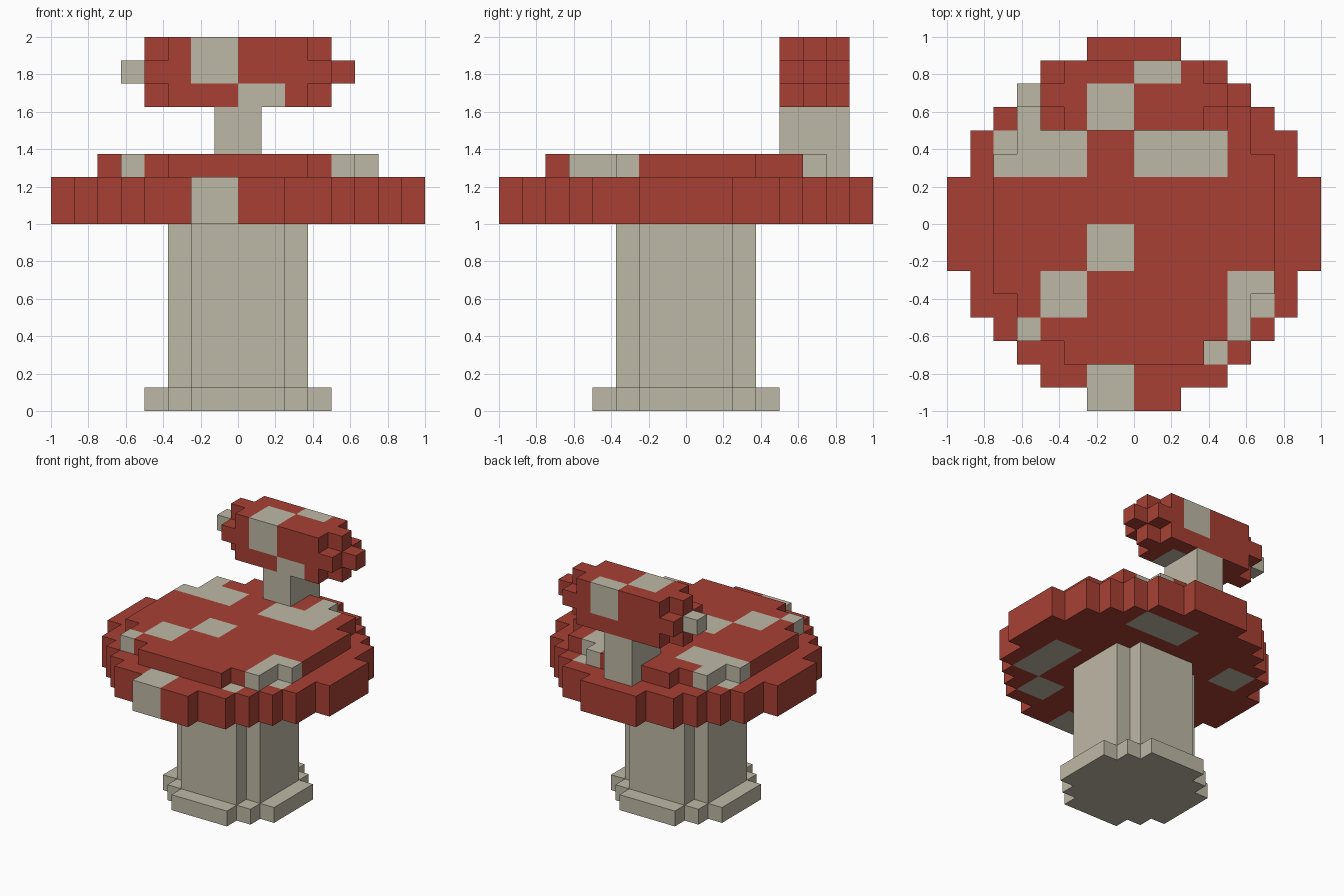
import bpy
import bmesh
from mathutils import Vector

UNIT = 0.125  # edge of one small block

cube = bpy.data.objects.get("Cube")
if cube:
    bpy.data.objects.remove(cube, do_unlink=True)


def make_material(name, rgb):
    mat = bpy.data.materials.new(name)
    mat.use_nodes = True
    colour = (*rgb, 1.0)
    mat.diffuse_color = colour
    bsdf = next(n for n in mat.node_tree.nodes if n.type == "BSDF_PRINCIPLED")
    bsdf.inputs["Base Color"].default_value = colour
    bsdf.inputs["Roughness"].default_value = 0.9
    return mat


CREAM = make_material("cream", (0.515, 0.479, 0.381))
RED = make_material("cap red", (0.392, 0.051, 0.034))


def box(x0, x1, y0, y1, z0, z1):
    """Set of unit blocks filling a box."""
    return {(x, y, z) for x in range(x0, x1) for y in range(y0, y1) for z in range(z0, z1)}


def stepped_disc(halves, z0, z1):
    """Rounded block disc: union of centred boxes given by half sizes."""
    return set().union(*(box(-hx, hx, -hy, hy, z0, z1) for hx, hy in halves))


def build(name, blocks, materials, spots=()):
    """Skin the outside of the blocks; blocks inside a spot cell get slot 1."""
    bm = bmesh.new()
    corners = {}

    def vert(p):
        key = tuple(p)
        if key not in corners:
            corners[key] = bm.verts.new(Vector(key) * UNIT)
        return corners[key]

    for block in sorted(blocks):
        spotted = tuple(c // 2 for c in block) in spots
        for axis in range(3):
            for side in (0, 1):
                near = list(block)
                near[axis] += 2 * side - 1
                if tuple(near) in blocks:
                    continue
                ring = []
                for a, b in ((0, 0), (1, 0), (1, 1), (0, 1)):
                    p = list(block)
                    p[axis] += side
                    p[(axis + 1) % 3] += a
                    p[(axis + 2) % 3] += b
                    ring.append(vert(p))
                face = bm.faces.new(ring if side else ring[::-1])
                face.material_index = int(spotted)
    # merge flat areas of one colour into clean polygons
    bmesh.ops.dissolve_limit(bm, angle_limit=0.01, verts=bm.verts[:],
                             edges=bm.edges[:], delimit={"MATERIAL"})
    mesh = bpy.data.meshes.new(name)
    bm.to_mesh(mesh)
    bm.free()
    for mat in materials:
        mesh.materials.append(mat)
    obj = bpy.data.objects.new(name, mesh)
    bpy.context.collection.objects.link(obj)
    return obj


# Thick stem with a flared foot
stem = stepped_disc([(4, 2), (3, 3), (2, 4)], 0, 1) | stepped_disc([(3, 2), (2, 3)], 1, 8)
build("stem", stem, [CREAM])

# Large cap: wide rim and a thinner crown; spots are cells of two blocks a side
rim = stepped_disc([(8, 2), (7, 4), (6, 5), (5, 6), (4, 7), (2, 8)], 8, 10)
crown = stepped_disc([(6, 3), (5, 5), (3, 6)], 10, 11)
rim_spots = [(-1, -4), (1, -3), (2, -2), (2, -1), (-3, 1), (0, 2), (1, 2)]
crown_spots = [(-1, -1), (-2, -2), (-3, -3), (2, -2), (2, -3),
               (-3, 1), (-2, 1), (-3, 2), (0, 1), (1, 1), (1, 2)]
spots = {(x, y, 4) for x, y in rim_spots} | {(x, y, 5) for x, y in crown_spots}
build("large_cap", rim | crown, [RED, CREAM], spots)

# Small mushroom growing at the back
build("small_stem", box(-1, 1, 4, 7, 10, 13), [CREAM])

small_cap = (box(-3, 3, 4, 7, 13, 16)      # body
             | box(-4, 4, 5, 6, 13, 16)    # upright end steps
             | box(-4, 4, 4, 7, 14, 15)    # level end steps
             | box(-5, 5, 5, 6, 14, 15))   # end tips
build("small_cap", small_cap, [RED, CREAM],
      {(-1, 2, 7), (0, 2, 6), (0, 3, 7), (-3, 2, 7)})
